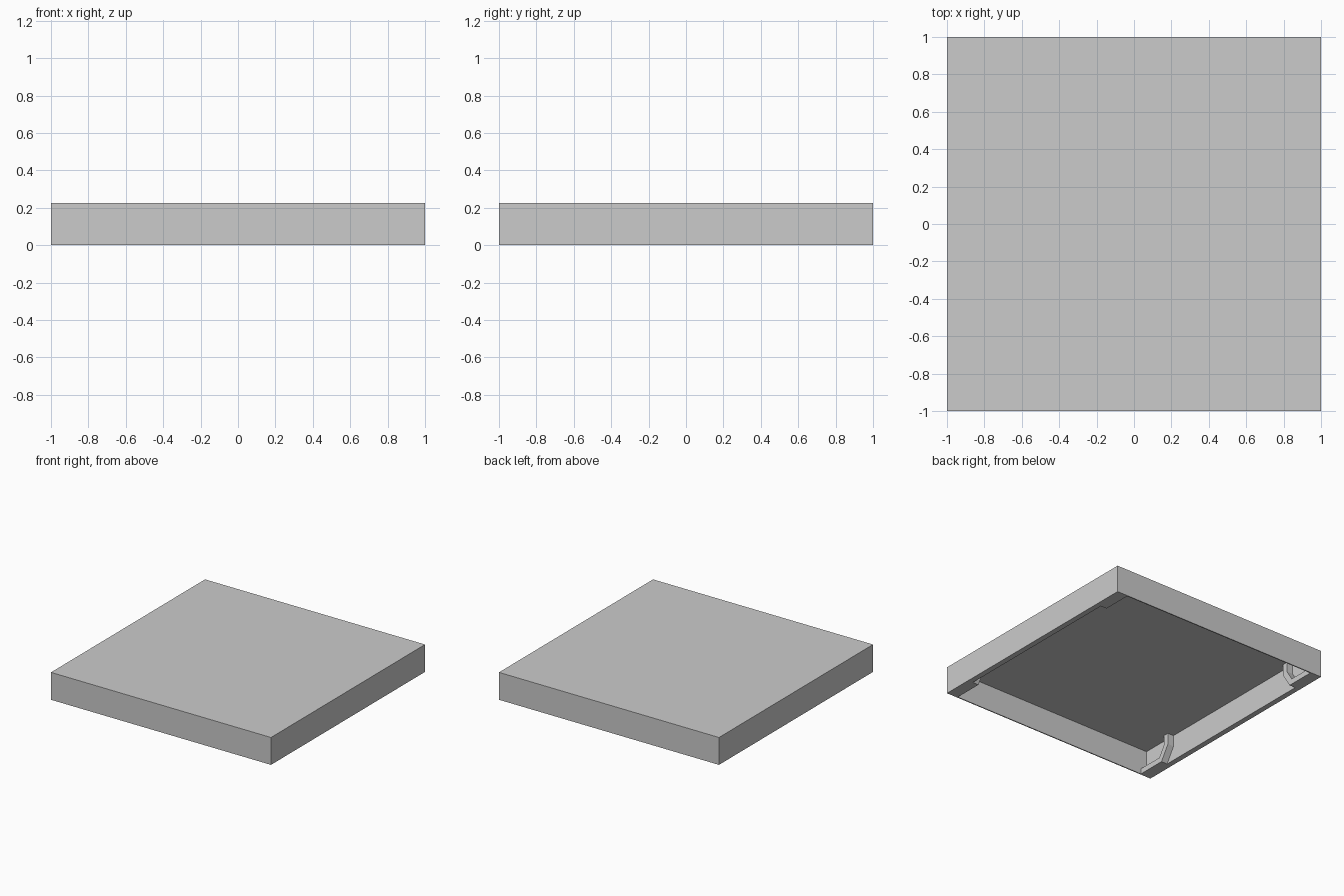
import bpy
import bmesh

SIZE, HEIGHT = 1.0, 0.225      # half width, full height
SIDE, END, TOP = 0.045, 0.012, 0.012   # thickness of side walls, end walls, top plate

cube = bpy.data.objects.get("Cube")
if cube:
    bpy.data.objects.remove(cube, do_unlink=True)

grey = bpy.data.materials.new("plain_grey")
grey.use_nodes = True
colour = (0.6, 0.6, 0.6, 1)
grey.diffuse_color = colour
grey.node_tree.nodes["Principled BSDF"].inputs["Base Color"].default_value = colour


def add_object(name, bm):
    bmesh.ops.recalc_face_normals(bm, faces=bm.faces)
    mesh = bpy.data.meshes.new(name)
    bm.to_mesh(mesh)
    bm.free()
    mesh.materials.append(grey)
    obj = bpy.data.objects.new(name, mesh)
    bpy.context.collection.objects.link(obj)
    return obj


# Hollow tray, open underneath: inset the bottom face and push it up
bm = bmesh.new()
bmesh.ops.create_cube(bm, size=1)
for v in bm.verts:
    v.co = (v.co.x * 2 * SIZE, v.co.y * 2 * SIZE, (v.co.z + 0.5) * HEIGHT)
bottom = min(bm.faces, key=lambda f: f.calc_center_median().z)
bmesh.ops.inset_individual(bm, faces=[bottom], thickness=END)
for v in bottom.verts:
    v.co.x = (SIZE - SIDE) * (1 if v.co.x > 0 else -1)
ret = bmesh.ops.extrude_discrete_faces(bm, faces=[bottom])
for v in ret["faces"][0].verts:
    v.co.z = HEIGHT - TOP
add_object("hollow_tray", bm)

# Bent corner bracket: (distance from end wall, height)
PROFILE = [(0.005, 0.0), (0.25, 0.0), (0.325, 0.12), (0.325, 0.22),
           (0.28, 0.22), (0.28, 0.133), (0.225, 0.045), (0.005, 0.045)]
WIDTH = 0.1


def corner_bracket(name, sx, sy):
    bm = bmesh.new()
    verts = [bm.verts.new((sx * (SIZE - 0.005), sy * (SIZE - d), z)) for d, z in PROFILE]
    face = bm.faces.new(verts)
    ret = bmesh.ops.extrude_face_region(bm, geom=[face])
    moved = [g for g in ret["geom"] if isinstance(g, bmesh.types.BMVert)]
    bmesh.ops.translate(bm, verts=moved, vec=(-sx * (WIDTH - 0.005), 0, 0))
    add_object(name, bm)


for sx, side in ((1, "left"), (-1, "right")):
    for sy, end in ((-1, "front"), (1, "back")):
        corner_bracket(f"{end}_{side}_bracket", sx, sy)
